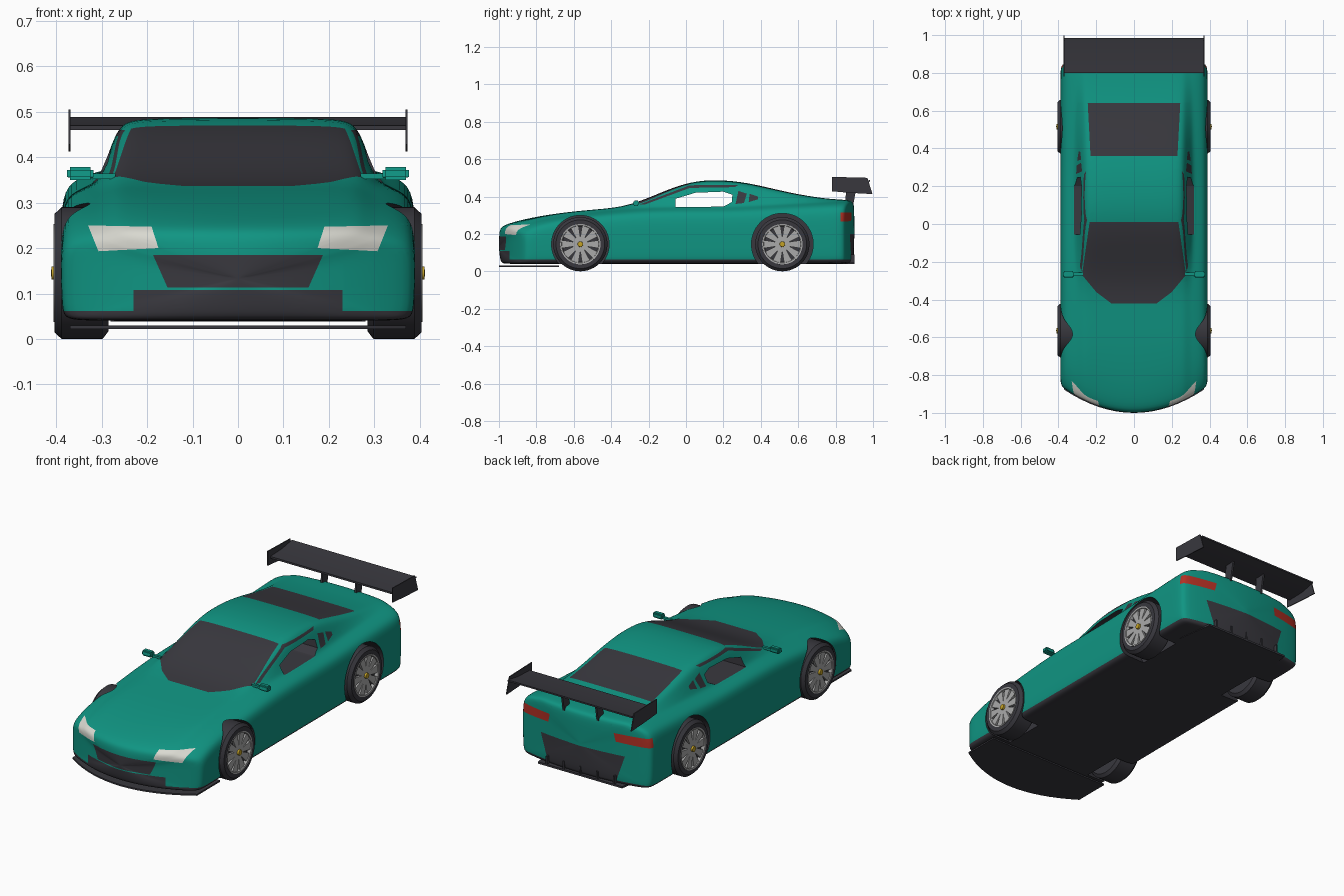
import bpy, bmesh, math
from mathutils import Vector

if "Cube" in bpy.data.objects:
    bpy.data.objects.remove(bpy.data.objects["Cube"])


def material(name, rgb):
    m = bpy.data.materials.new(name)
    m.use_nodes = True
    m.diffuse_color = (*rgb, 1)
    m.node_tree.nodes["Principled BSDF"].inputs["Base Color"].default_value = (*rgb, 1)
    return m


teal = material("teal paint", (0.005, 0.3, 0.225))
dark = material("charcoal", (0.04, 0.039, 0.048))
lamp = material("headlight white", (0.7, 0.7, 0.64))
red = material("tail light red", (0.45, 0.03, 0.018))
silver = material("rim silver", (0.4, 0.4, 0.4))
gold = material("hub gold", (0.55, 0.36, 0.02))
TEAL, DARK, LAMP, RED = range(4)
BODY_MATS = [teal, dark, lamp, red]


def activate(ob):
    bpy.ops.object.select_all(action="DESELECT")
    ob.select_set(True)
    bpy.context.view_layer.objects.active = ob


def finish(name, bm, mats, smooth=True):
    bmesh.ops.recalc_face_normals(bm, faces=bm.faces)
    me = bpy.data.meshes.new(name)
    bm.to_mesh(me)
    bm.free()
    for m in mats:
        me.materials.append(m)
    ob = bpy.data.objects.new(name, me)
    bpy.context.collection.objects.link(ob)
    if smooth:
        activate(ob)
        bpy.ops.object.shade_smooth_by_angle(angle=math.radians(35))
    return ob


def add_prism(bm, poly, axis, lo, hi):
    """Extrude a polygon, given in the two other axes, along one axis."""
    rings = []
    for d in (lo, hi):
        ring = []
        for p in poly:
            co = list(p)
            co.insert(axis, d)
            ring.append(bm.verts.new(co))
        rings.append(ring)
        bm.faces.new(ring)
    n = len(poly)
    for i in range(n):
        j = (i + 1) % n
        bm.faces.new((rings[0][i], rings[0][j], rings[1][j], rings[1][i]))


def prism(name, poly, axis, lo, hi, mats=(dark,), smooth=True):
    bm = bmesh.new()
    add_prism(bm, poly, axis, lo, hi)
    return finish(name, bm, mats, smooth)


def circle(y, z, r, n=64):
    return [(y + r * math.cos(i * math.tau / n), z + r * math.sin(i * math.tau / n)) for i in range(n)]


def add_lathe(bm, profile, y, z, n=48):
    """Spin an (x, radius) profile round a wheel axle."""
    vs = [bm.verts.new((x, y, z + r)) for x, r in profile]
    es = [bm.edges.new(e) for e in zip(vs, vs[1:])]
    bmesh.ops.spin(bm, geom=vs + es, cent=(0, y, z), axis=(1, 0, 0), angle=math.tau, steps=n)
    bmesh.ops.remove_doubles(bm, verts=bm.verts, dist=1e-5)


def warp(x, y):
    """Sweep the nose and tail back towards the corners."""
    nose = min(1, max(0, (-0.68 - y) / 0.32))
    tail = min(1, max(0, (y - 0.75) / 0.15))
    return y + 0.9 * x * x * nose - 0.33 * x * x * tail


# Body shell: side and cabin outline lofted along the car
LOWER = [(0, 0), (0.2, 0), (0.352, 0), (0.382, 0.03), (0.388, 0.15),
         (0.39, 0.5), (0.389, 0.8), (0.372, 0.94), (0.318, 1)]
CABIN = [(0.303, 0.15), (0.278, 0.6), (0.258, 0.92), (0.215, 0.985), (0.11, 0.995), (0, 1)]
# y, shoulder height, roof height, ring scale
STATIONS = [(-1, 0.21, 0.225, 0.02), (-1, 0.21, 0.225, 0.5), (-1, 0.215, 0.23, 0.94),
            (-0.98, 0.23, 0.247, 1), (-0.88, 0.26, 0.277, 1), (-0.7, 0.288, 0.31, 1),
            (-0.5, 0.31, 0.33, 1), (-0.34, 0.326, 0.342, 1), (-0.2, 0.336, 0.392, 1),
            (-0.08, 0.339, 0.445, 1), (0.06, 0.34, 0.488, 1), (0.22, 0.34, 0.488, 1),
            (0.36, 0.345, 0.468, 1), (0.55, 0.355, 0.42, 1), (0.75, 0.364, 0.386, 1),
            (0.88, 0.368, 0.382, 1), (0.9, 0.367, 0.38, 0.95), (0.9, 0.367, 0.38, 0.5),
            (0.9, 0.367, 0.38, 0.02)]
bm = bmesh.new()
rings = []
for y, zs, zt, s in STATIONS:
    half = [(x, 0.04 + (zs - 0.04) * f) for x, f in LOWER]
    half += [(x, zs + (zt - zs) * f) for x, f in CABIN]
    mid = (0.04 + zt) / 2
    loop = half + [(-x, z) for x, z in half[-2:0:-1]]
    rings.append([bm.verts.new((x * s, warp(x * s, y), mid + (z - mid) * s)) for x, z in loop])
for a, b in zip(rings, rings[1:]):
    for i in range(len(a)):
        j = (i + 1) % len(a)
        bm.faces.new((a[i], a[j], b[j], b[i]))
bm.faces.new(rings[0])
bm.faces.new(rings[-1])
body = finish("body", bm, BODY_MATS, smooth=False)
activate(body)
body.modifiers.new("smooth", "SUBSURF").levels = 2
bpy.ops.object.modifier_apply(modifier="smooth")

# Wheel arches and open side windows
WHEELS = {"front": (-0.565, 0.154), "rear": (0.515, 0.165)}
cutters = []
for y, r in WHEELS.values():
    for s in (1, -1):
        cutters.append(prism("arch_cutter", circle(y, 0.145, r), 0, 0.26 * s, 0.6 * s, BODY_MATS, False))
window = [(-0.056, 0.343), (0.2, 0.346), (0.245, 0.37), (0.248, 0.41), (0.2, 0.426),
          (0.05, 0.42), (-0.056, 0.388)]
cutters.append(prism("window_cutter", window, 0, -0.6, 0.6, BODY_MATS, False))
for c in cutters:
    c.hide_render = True
    for p in c.data.polygons:
        p.material_index = DARK
    activate(body)
    mod = body.modifiers.new("cut", "BOOLEAN")
    mod.operation, mod.solver, mod.object = "DIFFERENCE", "EXACT", c
    bpy.ops.object.modifier_apply(modifier="cut")
    bpy.data.objects.remove(c)


# Painted areas: cut a convex outline into the shell and colour the faces inside it
def paint(bm, poly, u, v, side, slot):
    axis = 3 - u - v
    area = sum(a[0] * b[1] - a[1] * b[0] for a, b in zip(poly, poly[1:] + poly[:1]))
    if area < 0:
        poly = poly[::-1]
    planes = []
    for a, b in zip(poly, poly[1:] + poly[:1]):
        co, no = Vector((0, 0, 0)), Vector((0, 0, 0))
        co[u], co[v] = a
        no[u], no[v] = b[1] - a[1], a[0] - b[0]
        planes.append((co, no.normalized()))
    box = [(min(c) - 0.05, max(c) + 0.05) for c in zip(*poly)]

    def candidates():
        bm.normal_update()
        out = []
        for f in bm.faces:
            c = f.calc_center_median()
            if (f.normal[axis] * side > 0.15 and c[axis] * side > -0.45
                    and box[0][0] < c[u] < box[0][1] and box[1][0] < c[v] < box[1][1]):
                out.append(f)
        return out

    for co, no in planes:
        fs = candidates()
        geom = fs + list({e for f in fs for e in f.edges}) + list({w for f in fs for w in f.verts})
        bmesh.ops.bisect_plane(bm, geom=geom, dist=1e-4, plane_co=co, plane_no=no)
    for f in candidates():
        c = f.calc_center_median()
        if f.material_index == TEAL and all((c - co).dot(no) < 0 for co, no in planes):
            f.material_index = slot


def mirrored(half):
    return half + [(-x, y) for x, y in half[::-1]]


bm = bmesh.new()
bm.from_mesh(body.data)
windscreen = [(0.235, 0.01), (0.275, -0.27), (0.2, -0.36), (0.12, -0.42)]
paint(bm, mirrored(windscreen), 0, 1, 1, DARK)
paint(bm, mirrored([(0.23, 0.36), (0.245, 0.64)]), 0, 1, 1, DARK)
paint(bm, mirrored([(0.187, 0.185), (0.155, 0.113)]), 0, 2, -1, DARK)
paint(bm, mirrored([(0.23, 0.108), (0.23, 0.05)]), 0, 2, -1, DARK)
paint(bm, mirrored([(0.25, 0.2), (0.2, 0.05)]), 0, 2, 1, DARK)
headlight = [(0.33, 0.25), (0.19, 0.247), (0.175, 0.2), (0.307, 0.193)]
tail_light = [(0.4, 0.315), (0.19, 0.315), (0.2, 0.27), (0.4, 0.265)]
side_glass = [[(-0.25, 0.357), (-0.22, 0.357), (0.02, 0.446), (0.02, 0.46)],
              [(0.02, 0.446), (0.26, 0.45), (0.28, 0.462), (0.02, 0.46)],
              [(0.265, 0.36), (0.31, 0.365), (0.325, 0.415), (0.28, 0.43)],
              [(0.335, 0.37), (0.385, 0.385), (0.385, 0.4), (0.34, 0.415)]]
for s in (1, -1):
    paint(bm, [(s * x, z) for x, z in headlight], 0, 2, -1, LAMP)
    paint(bm, [(s * x, z) for x, z in tail_light], 0, 2, 1, RED)
    for poly in side_glass:
        paint(bm, poly, 1, 2, s, DARK)
# Dark sill and floor
bmesh.ops.bisect_plane(bm, geom=bm.faces[:] + bm.edges[:] + bm.verts[:], dist=1e-4,
                       plane_co=(0, 0, 0.062), plane_no=(0, 0, 1))
for f in bm.faces:
    if f.calc_center_median().z < 0.062:
        f.material_index = DARK
bm.to_mesh(body.data)
bm.free()
activate(body)
bpy.ops.object.shade_smooth_by_angle(angle=math.radians(35))

# Wheels: tyre, spoked rim and hub
TYRE = [(0.285, 0), (0.285, 0.128), (0.298, 0.145), (0.388, 0.145), (0.404, 0.13),
        (0.404, 0.108), (0.388, 0.102), (0.386, 0)]
RIM = [(0.386, 0.109), (0.406, 0.108), (0.405, 0.1), (0.386, 0.095)]
HUB = [(0.386, 0.016), (0.41, 0.014), (0.412, 0)]
SPOKES = 10
for end, (y, r) in WHEELS.items():
    for side, s in (("left", 1), ("right", -1)):
        for part, profile, mat in (("tyre", TYRE, dark), ("rim", RIM, silver), ("hub", HUB, gold)):
            bm = bmesh.new()
            add_lathe(bm, [(s * x, rad) for x, rad in profile], y, 0.145)
            if part == "rim":
                for k in range(SPOKES):
                    a = k * math.tau / SPOKES
                    ca, sa = math.cos(a), math.sin(a)
                    spoke = [(0, -0.006), (0.1, -0.022), (0.1, 0.022), (0, 0.006)]
                    turned = [(y + p * ca - q * sa, 0.145 + p * sa + q * ca) for p, q in spoke]
                    add_prism(bm, turned, 0, s * 0.384, s * 0.4)
            finish(f"{end}_{side}_{part}", bm, [mat])

# Front splitter following the nose
edge = [(0.37 * i / 8, warp(0.37 * i / 8, -1)) for i in range(-8, 9)]
prism("front_splitter", edge + [(0.37, -0.68), (-0.37, -0.68)], 2, 0.022, 0.03)

# Rear diffuser plate and fins
prism("diffuser_plate", mirrored([(0.28, 0.7), (0.25, 0.9)]), 2, 0.038, 0.048)
for i in range(5):
    x = -0.2 + 0.1 * i
    prism("diffuser_fin", [(0.8, 0.04), (0.9, 0.04), (0.9, 0.09), (0.8, 0.09)], 0, x - 0.004, x + 0.004)

# Rear wing: blade, end plates and pylons
blade = [(0.8, 0.46), (0.8, 0.47), (0.9, 0.474), (0.985, 0.488), (0.985, 0.48), (0.9, 0.462)]
prism("wing_blade", blade, 0, -0.37, 0.37)
plate = [(0.78, 0.505), (0.97, 0.5), (0.997, 0.413), (0.87, 0.42), (0.78, 0.428)]
pylon = [(0.85, 0.36), (0.895, 0.36), (0.915, 0.468), (0.86, 0.468)]
for side, s in (("left", 1), ("right", -1)):
    prism(f"{side}_wing_end_plate", plate, 0, s * 0.368, s * 0.373)
    prism(f"{side}_wing_pylon", pylon, 0, s * 0.096, s * 0.106)
    # Door mirrors
    bm = bmesh.new()
    add_prism(bm, [(-0.285, 0.35), (-0.25, 0.35), (-0.25, 0.378), (-0.28, 0.378)], 0, s * 0.318, s * 0.376)
    bmesh.ops.bevel(bm, geom=bm.edges[:], offset=0.006, segments=2, affect="EDGES")
    add_prism(bm, [(-0.272, 0.352), (-0.258, 0.352), (-0.258, 0.364), (-0.272, 0.364)], 0, s * 0.27, s * 0.33)
    finish(f"{side}_door_mirror", bm, [teal])
